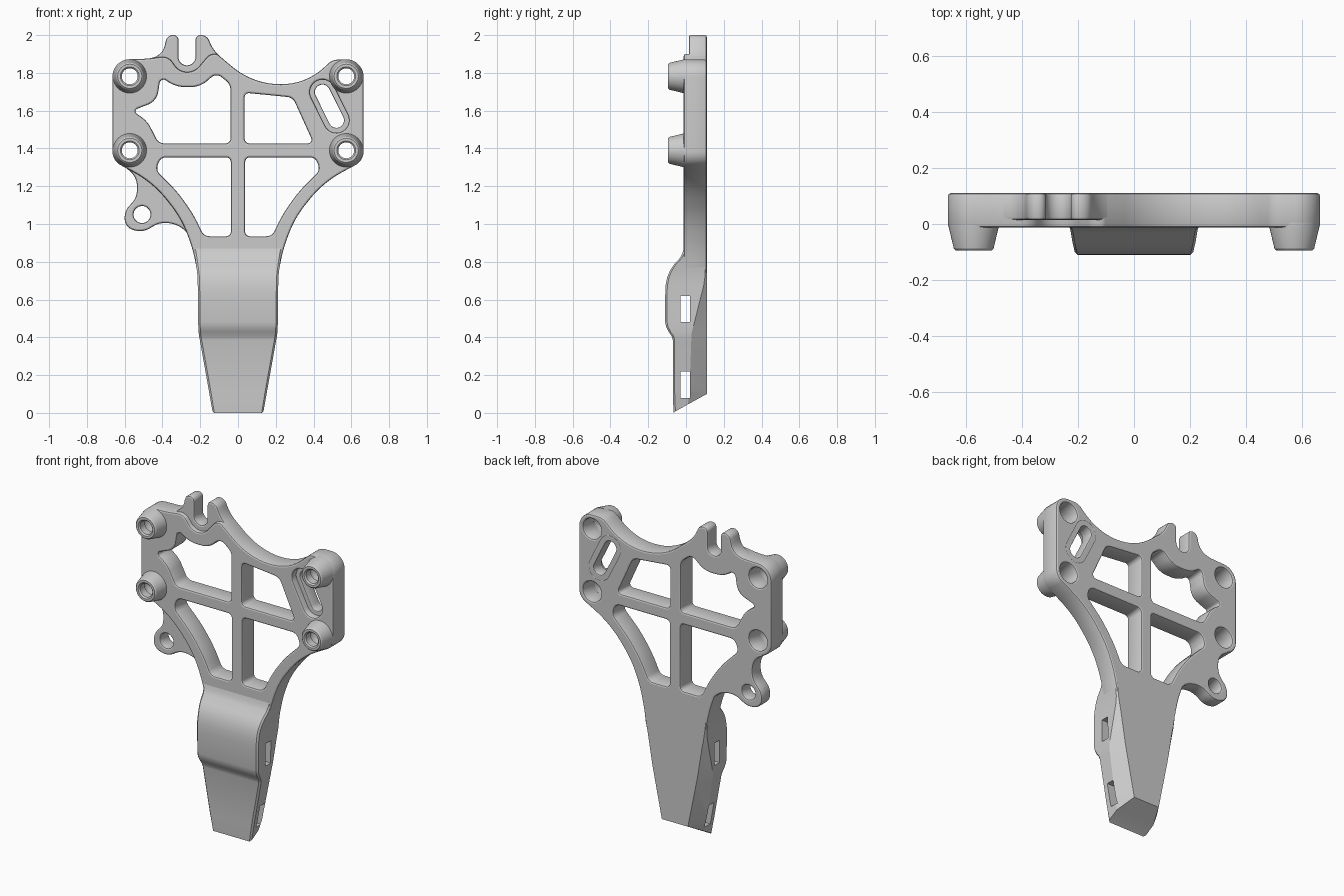
import bpy, bmesh, math
from mathutils import Vector

if "Cube" in bpy.data.objects:
    bpy.data.objects.remove(bpy.data.objects["Cube"])

BACK = 0.11


def rounded(corners, steps=8):
    """Polygon with corners (x, z, tangent length) replaced by circular arcs."""
    out, n = [], len(corners)
    for i, (x, z, t) in enumerate(corners):
        p = Vector((x, z))
        a = (Vector(corners[i - 1][:2]) - p).normalized()
        b = (Vector(corners[(i + 1) % n][:2]) - p).normalized()
        w = math.sin(a.angle(b) / 2)
        for k in range(steps + 1 if t else 1):
            u = k / steps
            c0, c1, c2 = (1 - u) ** 2, 2 * u * (1 - u) * w, u * u
            q = (c0 * (p + a * t) + c1 * p + c2 * (p + b * t)) / (c0 + c1 + c2) if t else p
            if not out or (q - out[-1]).length > 1e-3:
                out.append(q)
    if (out[0] - out[-1]).length < 1e-3:
        out.pop()
    return out


def capsule(a, b, r):
    """Corners of a slot from a to b; a circle when both are equal."""
    a, b = Vector(a), Vector(b)
    d = (b - a).normalized() if a != b else Vector((1, 0))
    s = Vector((-d.y, d.x))
    pts = [a - d * r - s * r, b + d * r - s * r, b + d * r + s * r, a - d * r + s * r]
    return [(p.x, p.y, r) for p in pts]


def mirror(pts):
    return [(-x, z, t) for x, z, t in reversed(pts)]


def finish(ob, angle=30):
    bpy.ops.object.select_all(action='DESELECT')
    ob.select_set(True)
    bpy.context.view_layer.objects.active = ob
    if ob.type == 'CURVE':
        bpy.ops.object.convert(target='MESH')
        ob = bpy.context.object
    bpy.ops.object.shade_smooth_by_angle(angle=math.radians(angle))
    return ob


def slab(name, loops, y0, y1, bevel=0.01):
    """Flat plate: first loop is the outline, the others are openings."""
    cu = bpy.data.curves.new(name, 'CURVE')
    cu.dimensions, cu.fill_mode = '2D', 'BOTH'
    cu.bevel_depth, cu.bevel_resolution, cu.offset = bevel, 1, -bevel
    cu.extrude = (y1 - y0) / 2 - bevel
    for loop in loops:
        pts = rounded(loop)
        sp = cu.splines.new('POLY')
        sp.points.add(len(pts) - 1)
        for v, p in zip(sp.points, pts):
            v.co = (p.x, p.y, 0, 1)
        sp.use_cyclic_u = True
    ob = bpy.data.objects.new(name, cu)
    bpy.context.collection.objects.link(ob)
    ob.rotation_euler.x = math.pi / 2
    ob.location.y = (y0 + y1) / 2
    return finish(ob)


def mesh_object(name, bm):
    bmesh.ops.recalc_face_normals(bm, faces=bm.faces)
    me = bpy.data.meshes.new(name)
    bm.to_mesh(me)
    bm.free()
    ob = bpy.data.objects.new(name, me)
    bpy.context.collection.objects.link(ob)
    return ob


# Main plate outline, symmetrical in its lower half
flank = [(.665, 1.87, .09), (.665, 1.335, .05), (.45, 1.22, .12),
         (.30, 1.03, .09), (.24, .87, .06), (.214, .74, 0)]
top = [(-.48, 1.875, .03), (-.37, 1.89, .04), (-.31, 1.805, .04), (-.23, 1.805, .04),
       (-.15, 1.90, .025), (-.11, 1.90, .01), (.08, 1.74, .145), (.36, 1.74, .13), (.50, 1.87, .03)]
outline = top + flank + mirror(flank)

# Window openings
upper_left = [(-.04, 1.427, .025), (-.04, 1.74, .03), (-.115, 1.80, .035), (-.20, 1.725, .05),
              (-.33, 1.725, .05), (-.41, 1.78, .035), (-.43, 1.65, .05), (-.56, 1.60, .03),
              (-.48, 1.545, .04), (-.42, 1.427, .03)]
upper_right = [(.035, 1.427, .025), (.035, 1.695, .025), (.29, 1.67, .03), (.40, 1.427, .03)]
lower_right = [(.038, 1.353, .025), (.41, 1.353, .03), (.435, 1.285, .03), (.32, 1.17, .06),
               (.235, 1.05, .06), (.18, .935, .03), (.038, .935, .025)]

bosses = [(s * .573, z) for s in (-1, 1) for z in (1.782, 1.39)]
slot = ((.447, 1.698), (.521, 1.549))
slab("main_plate", [outline, upper_left, upper_right, lower_right, mirror(lower_right),
                    capsule(*slot, .066)] + [capsule(c, c, .062) for c in bosses], -.012, BACK)

# Recessed floor around the slanted slot
slab("slot_floor", [capsule(*slot, .078), capsule(*slot, .04)], .03, BACK, .006)

# Forked tab on the top edge
slab("forked_tab", [[(-.50, 1.80, .01), (-.50, 1.868, .02), (-.40, 1.895, .05), (-.375, 2.0, .03),
                     (-.315, 2.0, .027), (-.315, 1.84, .044), (-.225, 1.84, .044), (-.225, 2.0, .027),
                     (-.165, 2.0, .03), (-.13, 1.92, .04), (-.05, 1.845, .01), (-.15, 1.815, .01),
                     (-.20, 1.775, .02), (-.33, 1.775, .02), (-.40, 1.80, .02)]],
     .015, BACK)

# Side ear with a hole
ear_hole = (-.508, 1.05)
slab("side_ear", [[(-.24, .89, 0), (-.28, .985, .065), (-.41, 1.015, .055), (-.505, .95, .055),
                   (-.60, .985, .043), (-.60, 1.07, .035), (-.535, 1.14, .04), (-.535, 1.25, .05),
                   (-.61, 1.31, .01), (-.49, 1.30, 0), (-.38, 1.18, 0), (-.27, 1.03, 0),
                   (-.215, .90, 0)], capsule(ear_hole, ear_hole, .045)],
     .02, BACK)

# Hollow tapered bosses
boss_profile = [(.09, -.008), (.071, -.088), (.064, -.095), (.05, -.095), (.042, -.087),
                (.042, -.04), (.062, -.04), (.062, .005), (.09, .005)]
for i, (x, z) in enumerate(bosses):
    bm = bmesh.new()
    vs = [bm.verts.new((r, y, 0)) for r, y in boss_profile]
    es = [bm.edges.new((vs[k - 1], vs[k])) for k in range(len(vs))]
    bmesh.ops.spin(bm, geom=vs + es, cent=(0, 0, 0), axis=(0, 1, 0), angle=2 * math.pi, steps=40)
    bmesh.ops.remove_doubles(bm, verts=bm.verts, dist=1e-4)
    ob = mesh_object(f"boss_{i + 1}", bm)
    ob.location = (x, 0, z)
    finish(ob)

# Leg lofted from rows: height, half width, front y, chamfer start y, back half width
rows = [(.87, .236, -.012, .10, .228), (.845, .231, -.019, .10, .223), (.82, .227, -.032, .10, .219),
        (.785, .222, -.064, .10, .214), (.755, .218, -.084, .10, .210), (.72, .214, -.099, .10, .206),
        (.67, .213, -.109, .093, .198), (.62, .212, -.11, .08, .188), (.48, .211, -.11, .045, .165),
        (.455, .210, -.105, .038, .161), (.43, .209, -.092, .031, .157), (.405, .206, -.075, .029, .152),
        (.385, .202, -.07, .028, .148), (.11, .153, -.07, .018, .092), (0, .135, -.066, .01, .09)]
bm = bmesh.new()
rings = []
for z, w, yf, ym, wb in rows:
    c, end = .01, z == 0
    half = [(w - c, yf, z), (w, yf + c, z + end * .008), (w, ym, z + end * .045), (wb, BACK, z + end * .1)]
    rings.append([bm.verts.new(p) for p in half + [(-x, y, h) for x, y, h in reversed(half)]])
for a, b in zip(rings, rings[1:]):
    for k in range(8):
        bm.faces.new((a[k - 1], a[k], b[k], b[k - 1]))
bm.faces.new(rings[0])
e = rings[-1]
for k in range(3):
    bm.faces.new((e[k], e[k + 1], e[6 - k], e[7 - k]))
leg = mesh_object("leg", bm)

# Rectangular strap holes through the leg
bm = bmesh.new()
for z in (.15, .55):
    box = bmesh.ops.create_cube(bm, size=1)["verts"]
    bmesh.ops.scale(bm, verts=box, vec=(1, .05, .14))
    bmesh.ops.translate(bm, verts=box, vec=(0, -.004, z))
cutter = mesh_object("strap_hole_cutter", bm)
cutter.hide_render = True
bpy.context.view_layer.objects.active = leg
mod = leg.modifiers.new("strap_holes", 'BOOLEAN')
mod.operation, mod.object, mod.solver = 'DIFFERENCE', cutter, 'EXACT'
bpy.ops.object.modifier_apply(modifier=mod.name)
bpy.data.objects.remove(cutter)
finish(leg, 25)
